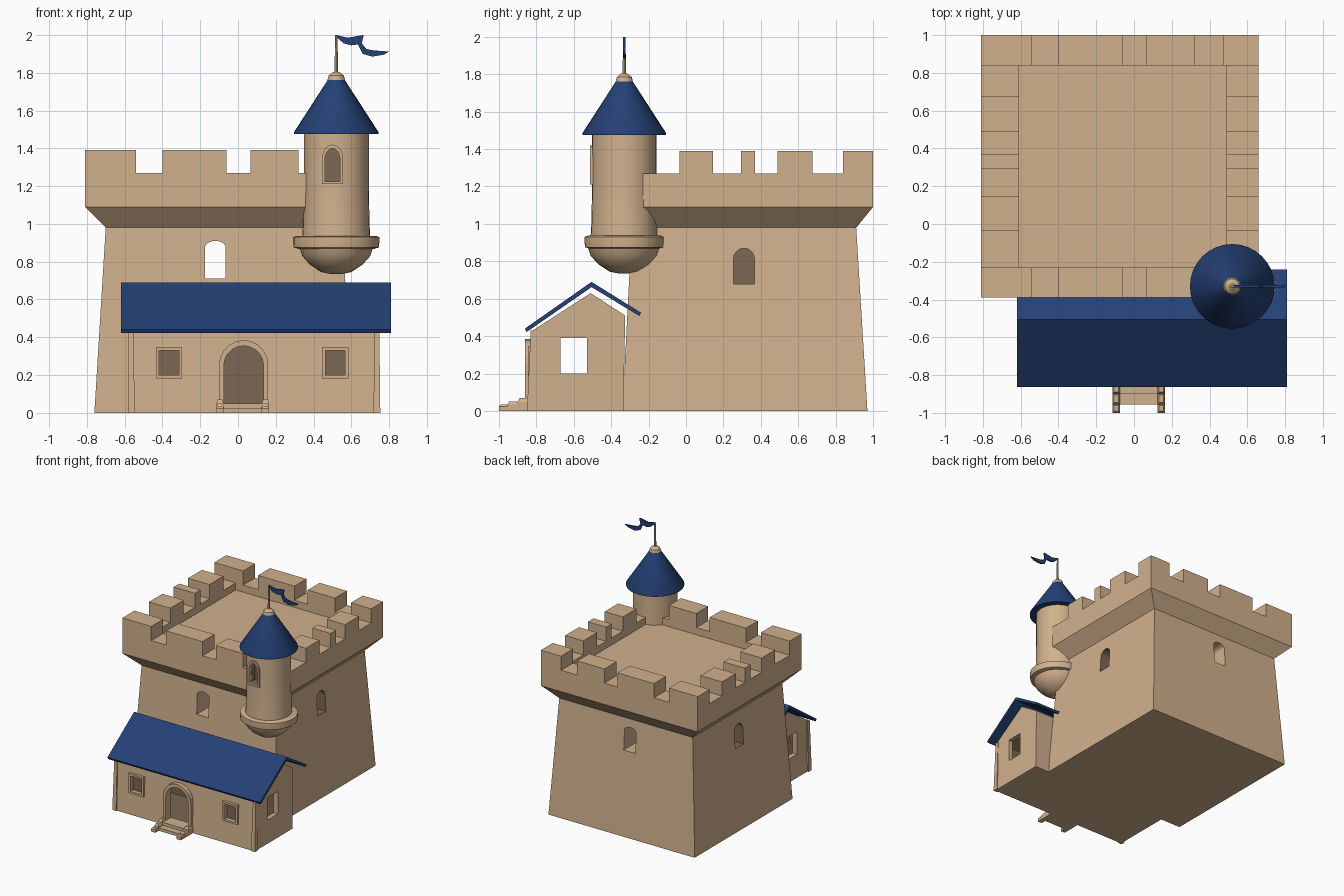
import bpy, bmesh, math

if "Cube" in bpy.data.objects:
    bpy.data.objects.remove(bpy.data.objects["Cube"])


def material(name, rgb):
    m = bpy.data.materials.new(name)
    m.diffuse_color = (*rgb, 1)
    m.use_nodes = True
    m.node_tree.nodes["Principled BSDF"].inputs["Base Color"].default_value = m.diffuse_color
    return m


STONE = material("sandstone", (0.64, 0.44, 0.27))
BLUE = material("roof blue", (0.018, 0.052, 0.18))
DARK = material("shaded brown", (0.2, 0.135, 0.085))


def make(name, verts, faces, mats=(STONE, DARK), index=0, smooth=False):
    me = bpy.data.meshes.new(name)
    me.from_pydata(verts, [], faces)
    bm = bmesh.new()
    bm.from_mesh(me)
    bmesh.ops.recalc_face_normals(bm, faces=bm.faces)
    for f in bm.faces:
        f.material_index = index
    bm.to_mesh(me)
    bm.free()
    for m in mats:
        me.materials.append(m)
    ob = bpy.data.objects.new(name, me)
    bpy.context.collection.objects.link(ob)
    if smooth:
        select(ob)
        bpy.ops.object.shade_smooth_by_angle(angle=math.radians(35))
    return ob


def select(ob):
    bpy.ops.object.select_all(action='DESELECT')
    ob.select_set(True)
    bpy.context.view_layer.objects.active = ob


def loft(name, rings, **kw):
    """Skin a stack of rings with equal point counts and cap both ends."""
    n = len(rings[0])
    faces = [tuple(range(n)), tuple(range((len(rings) - 1) * n, len(rings) * n))]
    for r in range(len(rings) - 1):
        for i in range(n):
            j = (i + 1) % n
            faces.append((r*n + i, r*n + j, (r+1)*n + j, (r+1)*n + i))
    return make(name, [p for ring in rings for p in ring], faces, **kw)


def rect(x0, x1, y0, y1, z):
    return [(x0, y0, z), (x1, y0, z), (x1, y1, z), (x0, y1, z)]


def box(name, x0, x1, y0, y1, z0, z1, **kw):
    return loft(name, [rect(x0, x1, y0, y1, z0), rect(x0, x1, y0, y1, z1)], **kw)


def place(outline, axis, d):
    return [(d, u, z) if axis == 'x' else (u, d, z) for u, z in outline]


def prism(name, outline, axis, a, b, **kw):
    return loft(name, [place(outline, axis, a), place(outline, axis, b)], **kw)


def lathe(name, profile, cx, cy, seg=32, sx=1.0, sy=1.0, **kw):
    rings = [[(cx + sx*r*math.cos(2*math.pi*i/seg), cy + sy*r*math.sin(2*math.pi*i/seg), z)
              for i in range(seg)] for r, z in profile]
    return loft(name, rings, **kw)


def frame(name, outer, inner, axis, a, b, **kw):
    """Hollow surround between two outlines with the same point count."""
    loops = [place(outer, axis, a), place(inner, axis, a),
             place(inner, axis, b), place(outer, axis, b)]
    n = len(outer)
    faces = [(r*n + i, r*n + (i+1) % n, (r+1) % 4*n + (i+1) % n, (r+1) % 4*n + i)
             for r in range(4) for i in range(n)]
    return make(name, [p for l in loops for p in l], faces, **kw)


def square(c, w, z0, z1):
    return [(c - w/2, z0), (c + w/2, z0), (c + w/2, z1), (c - w/2, z1)]


def arch(c, w, z0, z1, rise=None, n=10):
    rise = w/2 if rise is None else rise
    return [(c - w/2, z0), (c + w/2, z0)] + [
        (c + w/2*math.cos(math.pi*i/n), z1 - rise + rise*math.sin(math.pi*i/n))
        for i in range(n + 1)]


def cut(target, cutter):
    mod = target.modifiers.new("cut", 'BOOLEAN')
    mod.operation, mod.solver, mod.object = 'DIFFERENCE', 'EXACT', cutter
    select(target)
    bpy.ops.object.modifier_apply(modifier=mod.name)
    bpy.data.objects.remove(cutter)


# Keep: tapering walls, flared parapet and sunken roof floor
X0, X1, Y0, Y1 = -0.81, 0.66, -0.39, 1.0
IX0, IX1, IY0, IY1 = -0.61, 0.49, -0.23, 0.84
keep = loft("keep_walls", [
    rect(-0.76, 0.61, -0.34, 0.97, 0), rect(-0.70, 0.55, -0.29, 0.91, 0.98),
    rect(X0, X1, Y0, Y1, 1.09), rect(X0, X1, Y0, Y1, 1.27),
    rect(IX0, IX1, IY0, IY1, 1.27), rect(IX0, IX1, IY0, IY1, 1.21)])

# Keep windows: one passage front to back, a niche on each side
cut(keep, prism("cutter", arch(-0.12, 0.11, 0.71, 0.91, 0.035), 'y', -0.6, 1.3, index=0))
for a, b in ((0.44, 0.9), (-0.9, -0.59)):
    cut(keep, prism("cutter", arch(0.31, 0.11, 0.68, 0.87), 'x', a, b, index=1))

# Merlons
Z0, Z1 = 1.265, 1.39
for x0, x1 in ((X0, -0.54), (-0.40, -0.06), (0.065, 0.32), (0.47, X1)):
    box("back_merlon", x0, x1, IY1, Y1, Z0, Z1)
    if x0 < 0.4:
        box("front_merlon", x0, x1, Y0, IY0, Z0, Z1)
for y0, y1 in ((-0.035, 0.145), (0.295, 0.37), (0.49, 0.675)):
    box("left_merlon", X0, IX0, y0, y1, Z0, Z1)
    box("right_merlon", IX1, X1, y0, y1, Z0, Z1)

# Corner turret
TX, TY = 0.52, -0.33
turret = lathe("turret_body", [(0.182, 0.90), (0.176, 1.0), (0.172, 1.2), (0.172, 1.49)],
               TX, TY, smooth=True)
cut(turret, prism("cutter", arch(0.50, 0.08, 1.225, 1.40, 0.06), 'y', -0.7, -0.43, index=1))
frame("turret_window_frame", arch(0.50, 0.11, 1.21, 1.42, 0.07),
      arch(0.50, 0.08, 1.225, 1.40, 0.06), 'y', -0.512, -0.46)
lathe("turret_ring", [(0.2, 0.868), (0.225, 0.875), (0.228, 0.90), (0.228, 0.93), (0.21, 0.937)],
      TX, TY, sy=0.93, smooth=True)
lathe("turret_corbel", [(0.03, 0.735), (0.08, 0.745), (0.14, 0.785), (0.18, 0.83), (0.195, 0.875)],
      TX, TY, seg=16, smooth=True)
lathe("turret_roof", [(0.224, 1.475), (0.224, 1.485), (0.03, 1.785)], TX, TY,
      mats=(BLUE,), smooth=True)
lathe("roof_cap", [(0.046, 1.762), (0.04, 1.785), (0.015, 1.805)], TX, TY, seg=12)
lathe("flag_pole", [(0.009, 1.79), (0.007, 2.0)], TX, TY, seg=8)
prism("flag", [(0.52, 2.0), (0.58, 1.985), (0.665, 2.0), (0.655, 1.955), (0.68, 1.925),
               (0.72, 1.918), (0.80, 1.912), (0.77, 1.895), (0.71, 1.885), (0.66, 1.90),
               (0.635, 1.95), (0.60, 1.945), (0.56, 1.955), (0.525, 1.985)],
      'y', TY - 0.006, TY + 0.006, mats=(BLUE,))

# Gatehouse: hollow gabled shell
house = prism("gatehouse_walls", [(-0.84, 0), (-0.82, 0.43), (-0.51, 0.63), (-0.325, 0.51),
                                  (-0.335, 0)], 'x', -0.57, 0.745)
cut(house, prism("cutter", [(-0.80, 0.02), (-0.785, 0.41), (-0.51, 0.59), (-0.37, 0.49),
                            (-0.37, 0.02)], 'x', -0.53, 0.705, index=1))
cut(house, prism("cutter", square(-0.60, 0.14, 0.20, 0.39), 'x', -0.9, 0.9))
cut(house, prism("cutter", arch(0.03, 0.21, 0.05, 0.355), 'y', -0.9, -0.7))
frame("door_frame", arch(0.03, 0.26, 0.02, 0.385), arch(0.03, 0.21, 0.05, 0.355),
      'y', -0.86, -0.79)

# Front windows: frame with a dark pane set back
for x in (-0.365, 0.515):
    cut(house, prism("cutter", square(x, 0.105, 0.20, 0.33), 'y', -0.9, -0.7))
    frame("window_frame", square(x, 0.14, 0.183, 0.348), square(x, 0.105, 0.20, 0.33),
          'y', -0.845, -0.80)
    box("window_pane", x - 0.055, x + 0.055, -0.81, -0.803, 0.195, 0.335, index=1)

# Gatehouse corner posts
for x in (-0.565, 0.735):
    loft("corner_post", [rect(x - 0.018, x + 0.018, -0.85, -0.81, 0),
                         rect(x - 0.013, x + 0.013, -0.83, -0.80, 0.43)])

# Gatehouse roof
prism("gatehouse_roof", [(-0.862, 0.44), (-0.505, 0.69), (-0.24, 0.525), (-0.25, 0.508),
                         (-0.505, 0.662), (-0.852, 0.422)], 'x', -0.62, 0.81, mats=(BLUE,))

# Entrance steps with stone kerbs
box("upper_step", -0.075, 0.125, -0.90, -0.83, 0, 0.05)
box("lower_step", -0.075, 0.125, -0.955, -0.89, 0, 0.025)
for x in (-0.095, 0.145):
    for y0, y1, h in ((-0.90, -0.83, 0.07), (-0.955, -0.895, 0.05), (-1.0, -0.95, 0.035)):
        loft("kerb_stone", [rect(x - 0.02, x + 0.02, y0, y1, 0),
                            rect(x - 0.02, x + 0.02, y0, y1, h * 0.7),
                            rect(x - 0.012, x + 0.012, y0 + 0.01, y1 - 0.01, h)])
